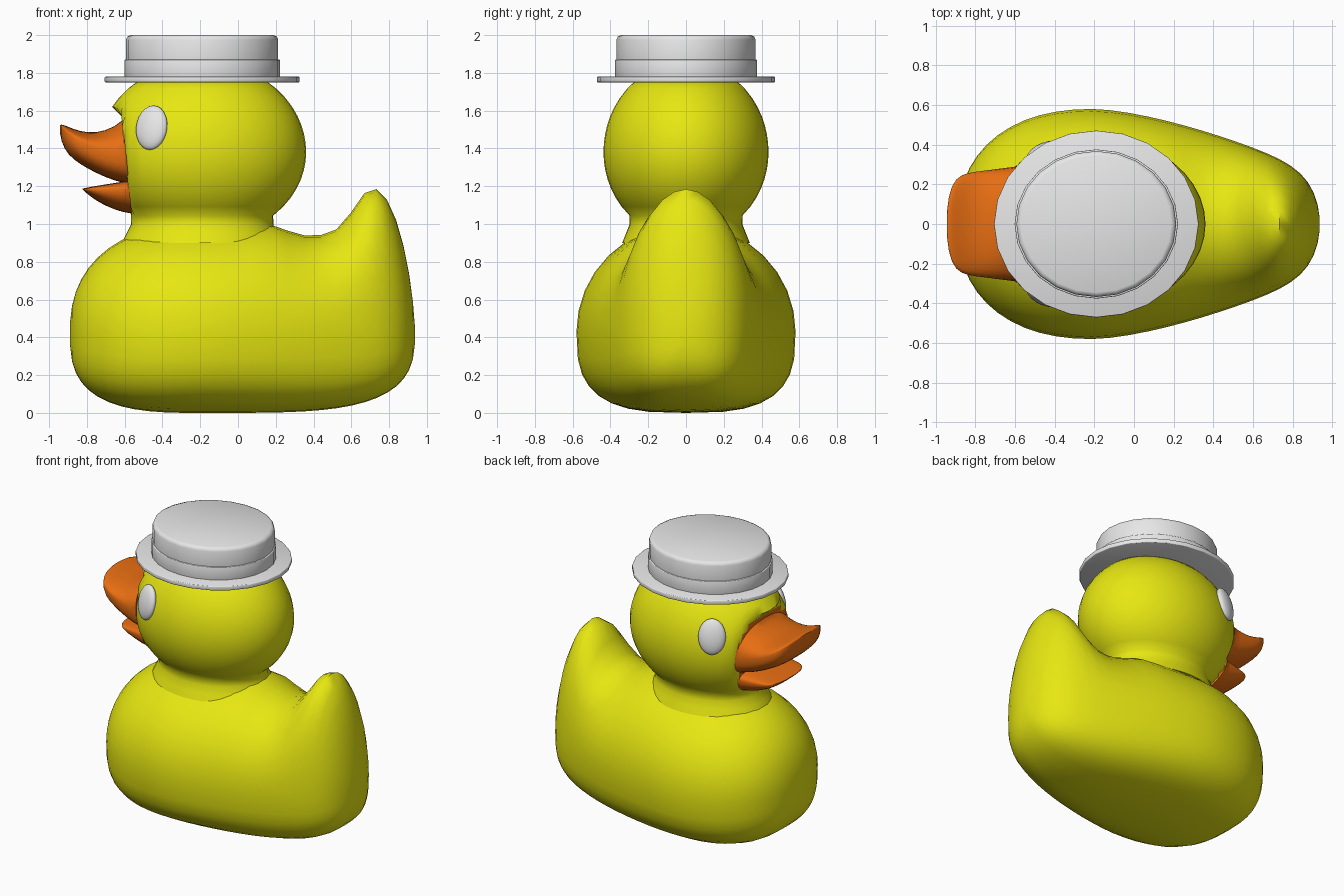
import bpy, bmesh, math
from mathutils import Vector

cube = bpy.data.objects.get("Cube")
if cube:
    bpy.data.objects.remove(cube, do_unlink=True)


def material(name, rgb):
    mat = bpy.data.materials.new(name)
    mat.use_nodes = True
    mat.diffuse_color = (*rgb, 1)
    shader = mat.node_tree.nodes["Principled BSDF"]
    shader.inputs["Base Color"].default_value = (*rgb, 1)
    return mat


YELLOW = material("yellow", (0.8, 0.8, 0.006))
ORANGE = material("orange", (0.8, 0.155, 0.006))
GREY = material("light grey", (0.8, 0.8, 0.8))


def finish(name, bm, materials, angle=60):
    """Turn a bmesh into a smooth shaded object that keeps its sharp edges."""
    bmesh.ops.recalc_face_normals(bm, faces=bm.faces)
    mesh = bpy.data.meshes.new(name)
    bm.to_mesh(mesh)
    bm.free()
    for mat in materials:
        mesh.materials.append(mat)
    ob = bpy.data.objects.new(name, mesh)
    bpy.context.collection.objects.link(ob)
    bpy.ops.object.select_all(action='DESELECT')
    ob.select_set(True)
    bpy.context.view_layer.objects.active = ob
    bpy.ops.object.shade_smooth_by_angle(angle=math.radians(angle))
    return ob


def skin(rings):
    """Bridge equal rings of points into a capped tube."""
    bm = bmesh.new()
    loops = [[bm.verts.new(point) for point in ring] for ring in rings]
    for first, second in zip(loops, loops[1:]):
        for i in range(len(first)):
            bm.faces.new((first[i - 1], first[i], second[i], second[i - 1]))
    bm.faces.new(loops[0])
    bm.faces.new(loops[-1])
    return bm


def section(x, low, high, mid, width, up, down, sides=32):
    """Upright rounded section that is widest at the mid level."""
    points = []
    for i in range(sides):
        angle = math.tau * i / sides
        c, s = math.cos(angle), math.sin(angle)
        power, reach = (2 / up, high - mid) if s >= 0 else (2 / down, mid - low)
        y = math.copysign(abs(c) ** power, c) * width
        z = mid + math.copysign(abs(s) ** power, s) * reach
        points.append((x, y, z))
    return points


def rounding(u, p, q):
    """Falls from one to zero as u runs from zero to one."""
    return max(0, 1 - u ** p) ** (1 / q)


def ease(t):
    t = min(max(t, 0), 1)
    return t * t * (3 - 2 * t)


# Body and upturned tail: a blunt round front, a long taper behind
BREAST, WIDEST, RUMP = -0.89, -0.2, 0.937
TAIL_TIP, TAIL_TOP = 0.71, 1.19
MID, WIDTH = 0.43, 0.58


def back_height(x):
    """Ridge line from the neck over the dip to the tail."""
    if x > TAIL_TIP:
        fall = rounding((x - TAIL_TIP) / (RUMP - TAIL_TIP), 2, 1.5)
        return MID + (TAIL_TOP - MID) * fall
    dip = 1 - 0.06 * ease((x - 0.15) / 0.2)
    rise = max(0, x - 0.4) / (TAIL_TIP - 0.4)
    return dip + 0.25 * ease(rise ** 1.6)


def body_section(x):
    if x < WIDEST:
        u = (WIDEST - x) / (WIDEST - BREAST)
        swell = rounding(u, 2.3, 2.3)
        low = MID * (1 - rounding(u, 3, 3))
        high = MID + (1 - MID) * swell
        width = WIDTH * swell
    else:
        u = (x - WIDEST) / (RUMP - WIDEST)
        low = MID * (1 - rounding(u, 4, 3))
        high = back_height(x)
        width = WIDTH * (1 - 0.57 * u ** 1.5) * rounding(u, 16, 2)
    return section(x, low, high, MID, width, 2, 3)


center, half = (RUMP + BREAST) / 2, (RUMP - BREAST) / 2
steps = 30
body_rings = []
for i in range(steps):
    x = center - half * math.cos(math.pi * (i + 0.5) / steps)
    body_rings.append(body_section(x))
finish("body", skin(body_rings), [YELLOW])


# Head: a long ball on a flared neck, cut flat where the beak begins
def seam(z):
    return -0.62 + (1.6 - z) * 0.095


HEAD_X, HEAD_Z, HEAD_WIDTH, STRETCH = -0.19, 1.38, 0.437, 1.26
head_rings = []
for i in range(19):
    z = 0.9 + 0.048 * i
    height = 0.48 if z > HEAD_Z else 0.46
    ball = HEAD_WIDTH * rounding(abs(z - HEAD_Z) / height, 2, 2)
    radius = max(ball, 0.29 + 0.4 * (1.02 - z))
    ring = []
    for k in range(40):
        angle = math.tau * k / 40
        x = HEAD_X + STRETCH * radius * math.cos(angle)
        if 1.02 < z < 1.62:
            x = max(x, seam(z))
        ring.append((x, radius * math.sin(angle), z))
    head_rings.append(ring)
bm = skin(head_rings)
for face in bm.faces:
    if all(abs(v.co.x - seam(v.co.z)) < 0.0001 for v in face.verts):
        face.material_index = 1
finish("head", bm, [YELLOW, ORANGE])


# Open beak: each half runs from inside the head to a blunt tip
def beak(name, root, tip, low, high, mid, width, up, down):
    rings = []
    for i in range(12):
        t = math.sin(math.pi / 2 * i / 11.8)
        blunt = rounding(t, 12, 2)
        bottom, top = low(t), high(t)
        middle = bottom + (top - bottom) * mid(t)
        rings.append(section(root + (tip - root) * t,
                             middle - (middle - bottom) * blunt,
                             middle + (top - middle) * blunt,
                             middle, width(t) * blunt, up, down))
    bm = skin(rings)
    for v in bm.verts:
        v.co.x = min(v.co.x, seam(v.co.z) + 0.006)
    finish(name, bm, [ORANGE])


beak("upper_beak", -0.55, -0.945,
     low=lambda t: 1.21 + 0.18 * t ** 1.6,
     high=lambda t: 1.485 + 0.35 * (t - 0.57) ** 2,
     mid=lambda t: 0.4 + 0.4 * t,
     width=lambda t: 0.295 - 0.05 * t, up=2.2, down=3)
beak("lower_beak", -0.54, -0.825,
     low=lambda t: 1.055 + 0.12 * t ** 1.8,
     high=lambda t: 1.235 - 0.045 * t,
     mid=lambda t: 0.75,
     width=lambda t: 0.245 - 0.06 * t, up=3, down=2.2)

# Eyes: flattened domes lying on the sides of the head
for side, name in ((1, "left_eye"), (-1, "right_eye")):
    bm = bmesh.new()
    bmesh.ops.create_uvsphere(bm, u_segments=24, v_segments=12, radius=1)
    eye = finish(name, bm, [GREY])
    outward = Vector((-0.42, 0.88 * side, 0.2))
    eye.scale = (0.09, 0.12, 0.04)
    eye.rotation_euler = outward.to_track_quat('Z', 'Y').to_euler()
    eye.location = (-0.457, 0.362 * side, 1.51)


# Hat: three slightly oval discs with softened rims
def disc(name, radius, bottom, top, bevel):
    bm = bmesh.new()
    bmesh.ops.create_cone(bm, cap_ends=True, segments=24, radius1=radius,
                          radius2=radius, depth=top - bottom)
    rims = [e for e in bm.edges if abs(e.verts[0].co.z - e.verts[1].co.z) < bevel]
    bmesh.ops.bevel(bm, geom=rims, offset=bevel, segments=2, profile=0.5,
                    affect='EDGES')
    for v in bm.verts:
        v.co.x += HEAD_X
        v.co.y *= 0.913
        v.co.z += (top + bottom) / 2
    finish(name, bm, [GREY], 50)


disc("hat_brim", 0.516, 1.75, 1.78, 0.005)
disc("hat_band", 0.412, 1.76, 1.87, 0.004)
disc("hat_crown", 0.403, 1.77, 2, 0.025)
